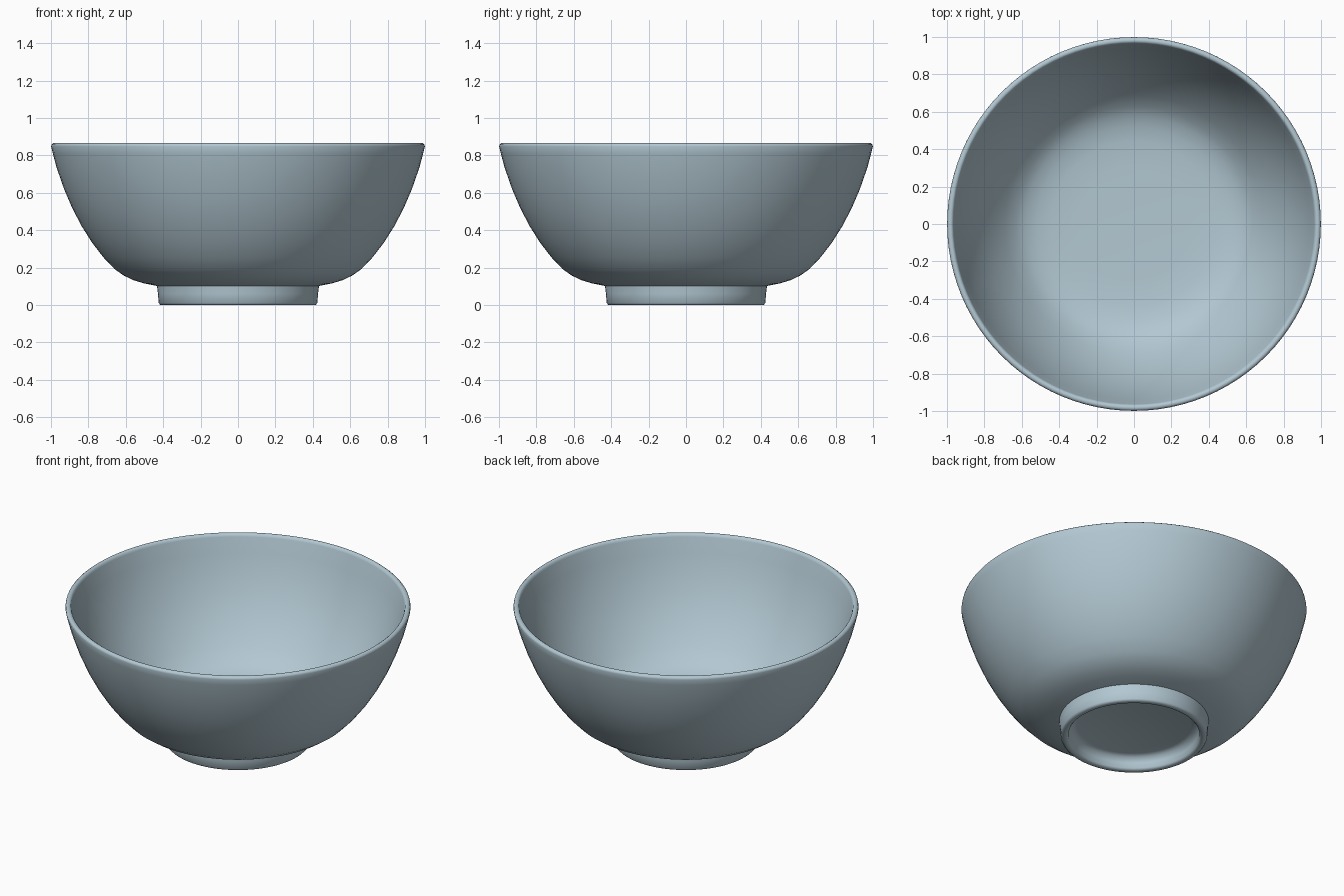
import bpy, bmesh, math

if "Cube" in bpy.data.objects:
    bpy.data.objects.remove(bpy.data.objects["Cube"])

SEGMENTS = 96

# glaze colour
glaze = bpy.data.materials.new("pale blue grey glaze")
glaze.diffuse_color = (0.45, 0.58, 0.65, 1)
glaze.use_nodes = True
glaze.node_tree.nodes["Principled BSDF"].inputs["Base Color"].default_value = glaze.diffuse_color


def lathe(name, profile):
    """Revolve an (r, z) profile, starting and ending on the axis, around z."""
    bm = bmesh.new()
    rings = []
    for r, z in profile:
        if r == 0:
            rings.append([bm.verts.new((0, 0, z))] * SEGMENTS)
        else:
            angles = [2 * math.pi * i / SEGMENTS for i in range(SEGMENTS)]
            rings.append([bm.verts.new((r * math.cos(a), r * math.sin(a), z)) for a in angles])
    for a, b in zip(rings, rings[1:]):
        for i in range(SEGMENTS):
            j = (i + 1) % SEGMENTS
            corners = list(dict.fromkeys((a[i], a[j], b[j], b[i])))
            bm.faces.new(corners)
    bmesh.ops.recalc_face_normals(bm, faces=bm.faces)
    mesh = bpy.data.meshes.new(name)
    bm.to_mesh(mesh)
    bm.free()
    obj = bpy.data.objects.new(name, mesh)
    bpy.context.collection.objects.link(obj)
    mesh.materials.append(glaze)
    bpy.context.view_layer.objects.active = obj
    obj.select_set(True)
    bpy.ops.object.shade_smooth_by_angle(angle=math.radians(50))
    return obj


# underside recess and foot ring
foot = [(0, 0.08), (0.33, 0.08), (0.36, 0.07), (0.375, 0.04), (0.38, 0.01),
        (0.39, 0.0), (0.415, 0.0), (0.424, 0.01), (0.428, 0.06), (0.433, 0.102)]
# outer wall
outer = [(0.50, 0.115), (0.56, 0.133), (0.61, 0.157), (0.66, 0.192), (0.72, 0.255),
         (0.78, 0.333), (0.835, 0.42), (0.885, 0.515), (0.93, 0.62), (0.97, 0.735),
         (0.99, 0.81), (0.999, 0.848)]
# rounded lip
lip = [(0.997, 0.858), (0.988, 0.865), (0.976, 0.865), (0.968, 0.859), (0.964, 0.848)]
# inner wall and floor
inner = [(0.94, 0.755), (0.90, 0.637), (0.855, 0.53), (0.805, 0.435), (0.75, 0.35),
         (0.69, 0.272), (0.63, 0.21), (0.58, 0.178), (0.52, 0.156), (0.44, 0.142),
         (0.3, 0.136), (0, 0.135)]

lathe("bowl", foot + outer + lip + inner)
